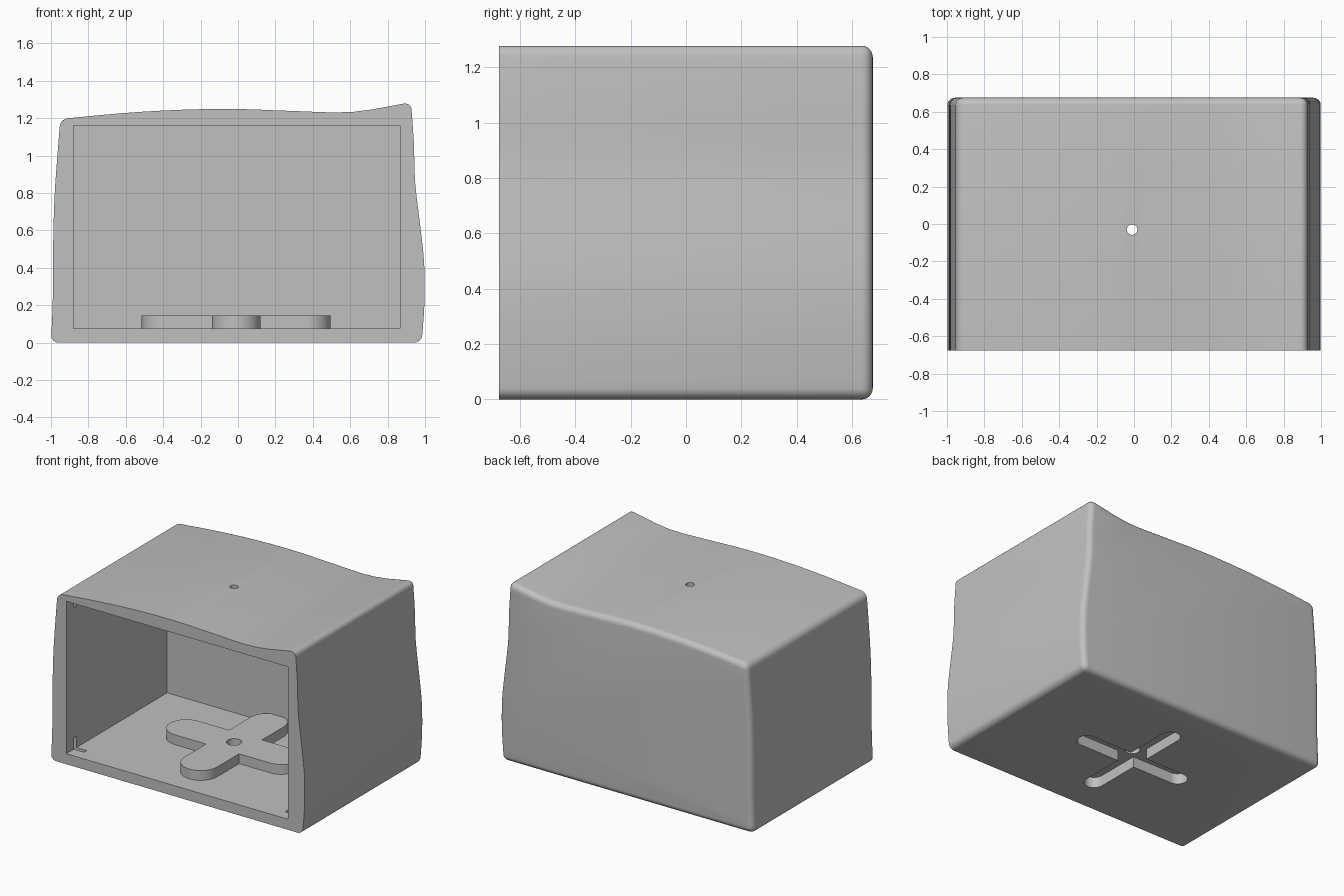
import bpy, bmesh, math
from mathutils import Vector, Matrix

cube = bpy.data.objects.get("Cube")
if cube:
    bpy.data.objects.remove(cube, do_unlink=True)

HALF_DEPTH = 0.675
CENTRE = Vector((-0.01, -0.03, 0))     # middle of the cross and the holes

grey = bpy.data.materials.new("plain grey")
grey.use_nodes = True
colour = (0.53, 0.53, 0.53, 1)
grey.diffuse_color = colour
grey.node_tree.nodes["Principled BSDF"].inputs["Base Color"].default_value = colour


def finish(name, bm):
    bmesh.ops.recalc_face_normals(bm, faces=bm.faces)
    mesh = bpy.data.meshes.new(name)
    bm.to_mesh(mesh)
    bm.free()
    mesh.materials.append(grey)
    obj = bpy.data.objects.new(name, mesh)
    bpy.context.collection.objects.link(obj)
    return obj


def extrude(points, direction):
    bm = bmesh.new()
    face = bm.faces.new([bm.verts.new(p) for p in points])
    grown = bmesh.ops.extrude_face_region(bm, geom=[face], use_keep_orig=True)
    moved = [v for v in grown["geom"] if isinstance(v, bmesh.types.BMVert)]
    bmesh.ops.translate(bm, verts=moved, vec=direction)
    return bm


def box(name, low, high):
    bm = bmesh.new()
    bmesh.ops.create_cube(bm, size=1)
    low, high = Vector(low), Vector(high)
    bm.transform(Matrix.Translation((low + high) / 2) @ Matrix.Diagonal((*(high - low), 1)))
    return finish(name, bm)


def stadium(name, reach, radius, low, high, turn=0):
    """Upright bar with round ends; reach equal to radius gives a cylinder."""
    points = []
    for end in (0, 1):
        for i in range(25):
            a = math.pi * (i / 24 + end) - math.pi / 2
            shift = (reach - radius) * (1 - 2 * end)
            if reach == radius and i == 24:
                continue
            points.append(Vector((shift + radius * math.cos(a), radius * math.sin(a), low)))
    spin = Matrix.Translation(CENTRE) @ Matrix.Rotation(turn, 4, "Z")
    return finish(name, extrude([spin @ p for p in points], (0, 0, high - low)))


def combine(target, other, operation):
    mod = target.modifiers.new("combine", "BOOLEAN")
    mod.operation, mod.solver, mod.object = operation, "EXACT", other
    bpy.context.view_layer.objects.active = target
    bpy.ops.object.modifier_apply(modifier=mod.name)
    bpy.data.objects.remove(other, do_unlink=True)


def smooth_side(points, steps=3):
    """Curve through the points, without the last one."""
    pts = [2 * points[0] - points[1], *points, 2 * points[-1] - points[-2]]
    out = []
    for a, b, c, d in zip(pts, pts[1:], pts[2:], pts[3:]):
        for i in range(steps):
            t = i / steps
            out.append(b + (c - a) * t / 2 + (2 * a - 5 * b + 4 * c - d) * t ** 2 / 2
                       + (3 * b - a - 3 * c + d) * t ** 3 / 2)
    return out


# Wavy outer outline: evenly spaced points up the left, over the top, down the right
def spaced(start, end, values, across):
    n = len(values) - 1
    along = [start + (end - start) * i / n for i in range(n + 1)]
    return [Vector((a, -HALF_DEPTH, v) if across else (v, -HALF_DEPTH, a))
            for a, v in zip(along, values)]


right_edge = spaced(0, 1.285, [0.982, 0.997, 0.995, 0.972, 0.947, 0.94, 0.925], False)
top_edge = spaced(0.925, -0.95, [1.285, 1.233, 1.238, 1.249, 1.244, 1.225, 1.195], True)
left_edge = spaced(1.195, 0, [-0.95, -0.966, -0.98, -0.987, -0.989, -0.991, -1.0], False)
corners = [right_edge[0], top_edge[0], left_edge[0], left_edge[-1]]
outline = smooth_side(right_edge) + smooth_side(top_edge) + smooth_side(left_edge) + [corners[3]]

# Outer shell, rounded at the back rim and along the four long corners
bm = extrude(outline, (0, 2 * HALF_DEPTH, 0))
rounded = []
for e in bm.edges:
    a, b = e.verts
    at_back = min(a.co.y, b.co.y) > 0
    long_corner = abs(a.co.y - b.co.y) > 1 and any(
        math.hypot(a.co.x - c.x, a.co.z - c.z) < 0.001 for c in corners)
    if at_back or long_corner:
        rounded.append(e)
bmesh.ops.bevel(bm, geom=rounded, offset=0.04, segments=6, profile=0.5,
                affect="EDGES", clamp_overlap=False)
shell = finish("housing_shell", bm)

# Rectangular cavity open at the front
x0, x1, z0, z1 = -0.88, 0.865, 0.075, 1.16
combine(shell, box("cavity_cutter", (x0, -1, z0), (x1, 0.46, z1)), "DIFFERENCE")

# Shallow clip slots in the four cavity corners
for x, sx in ((x0, -1), (x1, 1)):
    for z, sz in ((z0, -1), (z1, 1)):
        xs = sorted((x + sx * 0.02, x - sx * 0.08))
        zs = sorted((z + sz * 0.02, z - sz * 0.08))
        slot = box("slot_cutter", (xs[0], -0.59, zs[0]), (xs[1], -0.56, zs[1]))
        combine(shell, slot, "DIFFERENCE")

# Raised cross on the floor, then the matching hollow underneath
for turn in (0, math.pi / 2):
    combine(shell, stadium("cross_arm", 0.505, 0.13, 0.04, 0.145, turn), "UNION")
for turn in (0, math.pi / 2):
    combine(shell, stadium("hollow_cutter", 0.445, 0.065, -0.1, 0.075, turn), "DIFFERENCE")

# Round holes through the cross and the roof
combine(shell, stadium("floor_hole_cutter", 0.05, 0.05, -0.1, 0.3), "DIFFERENCE")
combine(shell, stadium("roof_hole_cutter", 0.028, 0.028, 1.0, 1.5), "DIFFERENCE")

bpy.ops.object.select_all(action="DESELECT")
shell.select_set(True)
bpy.context.view_layer.objects.active = shell
bpy.ops.object.shade_smooth_by_angle(angle=math.radians(30))
